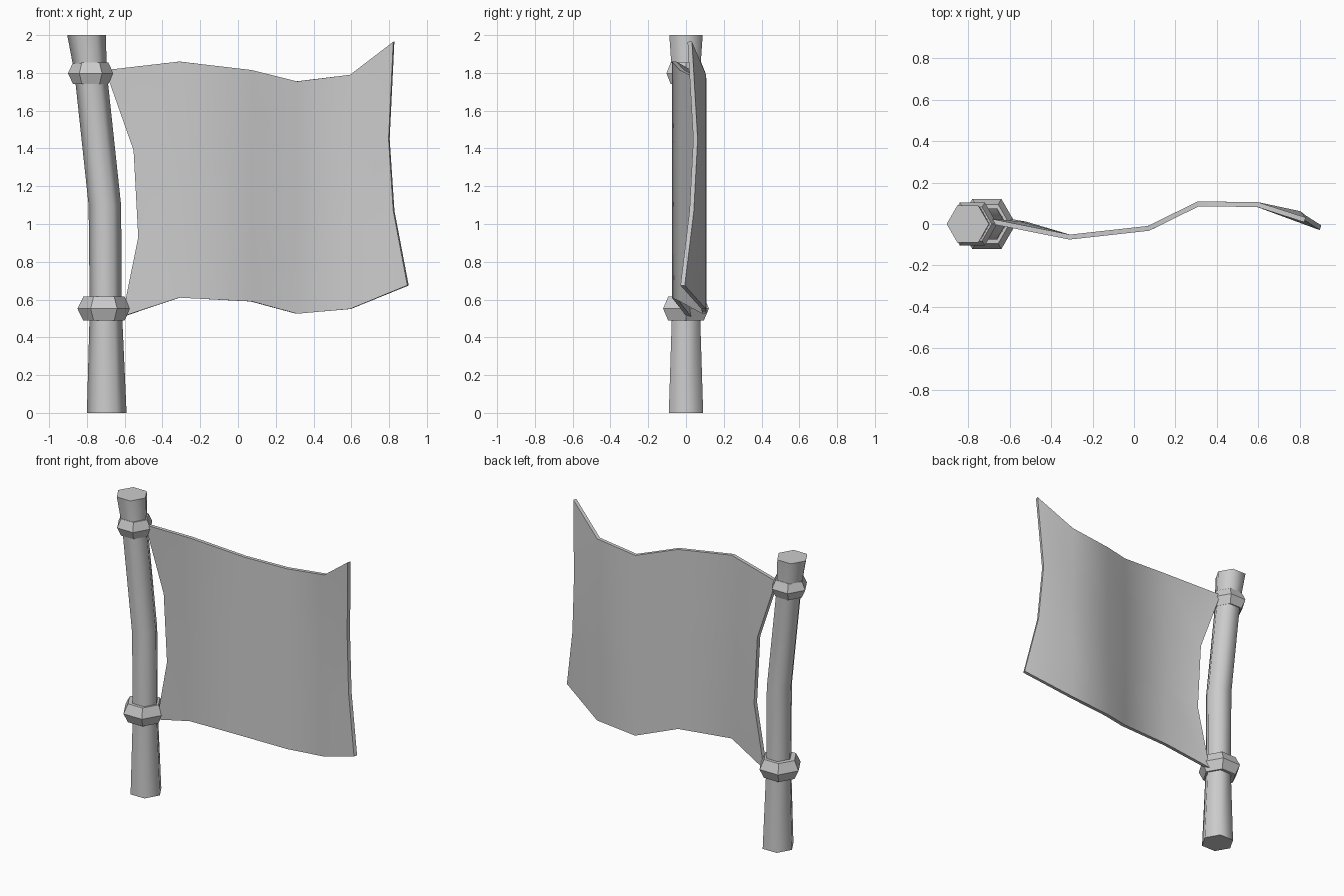
import bpy
import bmesh
import math

if "Cube" in bpy.data.objects:
    bpy.data.objects.remove(bpy.data.objects["Cube"], do_unlink=True)

GREY = (0.6, 0.6, 0.6, 1.0)
grey = bpy.data.materials.new("plain grey")
grey.use_nodes = True
grey.diffuse_color = GREY
grey.node_tree.nodes["Principled BSDF"].inputs["Base Color"].default_value = GREY


def finish(name, bm, angle):
    bmesh.ops.recalc_face_normals(bm, faces=bm.faces[:])
    mesh = bpy.data.meshes.new(name)
    bm.to_mesh(mesh)
    bm.free()
    mesh.materials.append(grey)
    obj = bpy.data.objects.new(name, mesh)
    bpy.context.collection.objects.link(obj)
    bpy.ops.object.select_all(action="DESELECT")
    obj.select_set(True)
    bpy.context.view_layer.objects.active = obj
    bpy.ops.object.shade_smooth_by_angle(angle=math.radians(angle))
    return obj


def hex_loft(name, sections, angle):
    """Six-sided closed tube through (centre x, z, radius) sections."""
    bm = bmesh.new()
    rings = []
    for cx, z, r in sections:
        rings.append([bm.verts.new((cx + r * math.cos(i * math.pi / 3),
                                    r * math.sin(i * math.pi / 3), z))
                      for i in range(6)])
    for low, high in zip(rings, rings[1:]):
        for i in range(6):
            j = (i + 1) % 6
            bm.faces.new((low[i], low[j], high[j], high[i]))
    bm.faces.new(rings[0])
    bm.faces.new(rings[-1])
    return finish(name, bm, angle)


# Bent pole with flared ends
hex_loft("pole", [(-0.695, 0, 0.105), (-0.70, 0.55, 0.085), (-0.705, 1.1, 0.086),
                  (-0.78, 1.8, 0.086), (-0.802, 2, 0.102)], 65)

# Bulging collars that hold the cloth
for name, cx, z, r, half in (("lower_collar", -0.71, 0.552, 0.14, 0.063),
                             ("upper_collar", -0.78, 1.798, 0.12, 0.057)):
    hex_loft(name, [(cx, z - half, r * 0.78), (cx, z, r), (cx, z + half, r * 0.78)], 30)

# Cloth: ragged outer edges, wavy columns between them
left_edge = [(-0.61, 0.015, 0.51), (-0.525, 0, 0.93), (-0.55, 0, 1.39), (-0.70, 0.015, 1.815)]
right_edge = [(0.9, -0.018, 0.675), (0.825, 0.03, 1.07), (0.8, 0.05, 1.45), (0.825, 0.02, 1.965)]
waves = [(-0.31, -0.063, 0.61, 1.86), (0.07, -0.021, 0.59, 1.815),
         (0.31, 0.097, 0.525, 1.755), (0.595, 0.094, 0.55, 1.79)]
columns = [left_edge]
columns += [[(x, y, low + (high - low) * k / 3) for k in range(4)] for x, y, low, high in waves]
columns.append(right_edge)

bm = bmesh.new()
grid = [[bm.verts.new(p) for p in column] for column in columns]
for a, b in zip(grid, grid[1:]):
    for k in range(3):
        bm.faces.new((a[k], b[k], b[k + 1], a[k + 1]))
flag = finish("flag_cloth", bm, 40)
solid = flag.modifiers.new("thickness", "SOLIDIFY")
solid.thickness = 0.024
solid.offset = 0
bpy.ops.object.modifier_apply(modifier=solid.name)
bpy.ops.object.shade_smooth_by_angle(angle=math.radians(40))
